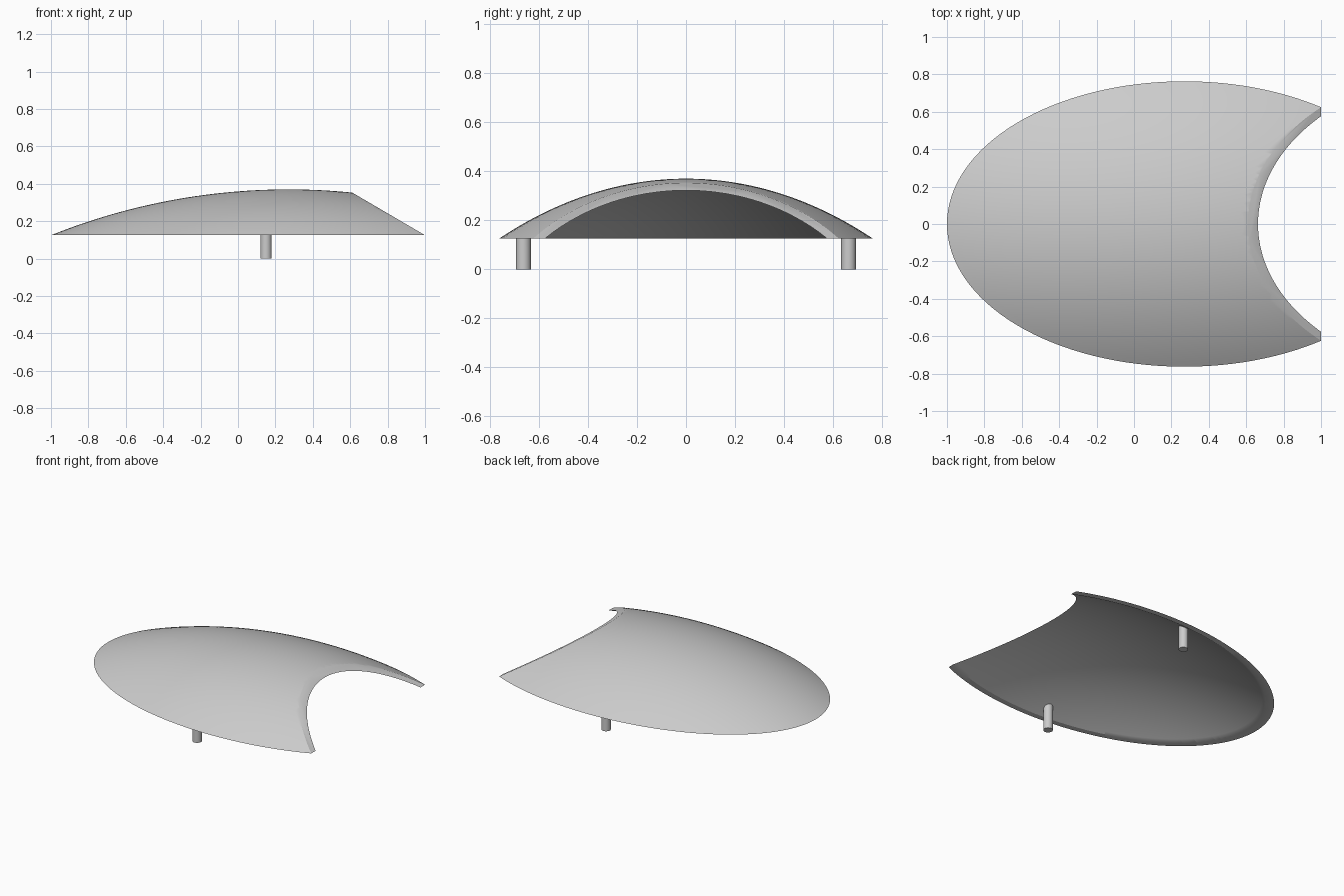
import bpy
import bmesh
import math
from mathutils import Vector

cube = bpy.data.objects.get("Cube")
if cube:
    bpy.data.objects.remove(cube, do_unlink=True)

CENTRE_X, LENGTH, WIDTH = 0.27, 1.27, 0.763   # oval plan of the shell
RIM_Z, RISE, THICK = 0.125, 0.245, 0.025
ARC = (LENGTH ** 2 + RISE ** 2) / (2 * RISE)  # radius of the lengthwise arc

grey = bpy.data.materials.new("light grey")
grey.use_nodes = True
grey.diffuse_color = (0.6, 0.6, 0.6, 1)
grey.node_tree.nodes["Principled BSDF"].inputs["Base Color"].default_value = (0.6, 0.6, 0.6, 1)


def height(u):
    """Height of the outer surface at a fraction u of the oval's radius."""
    return RIM_Z + RISE - ARC + math.sqrt(ARC ** 2 - (LENGTH * u) ** 2)


def make_object(name, bm):
    bmesh.ops.recalc_face_normals(bm, faces=bm.faces)
    mesh = bpy.data.meshes.new(name)
    bm.to_mesh(mesh)
    bm.free()
    mesh.materials.append(grey)
    obj = bpy.data.objects.new(name, mesh)
    bpy.context.collection.objects.link(obj)
    return obj


def make_dome(name, drop, rings=28, segments=128):
    """Solid oval dome: spin an arc, then stretch it to the oval plan."""
    bm = bmesh.new()
    points = [(i / rings, 0, height(i / rings) - drop) for i in range(rings + 1)]
    points.append((0, 0, RIM_Z - drop))
    verts = [bm.verts.new(p) for p in points]
    edges = [bm.edges.new(pair) for pair in zip(verts, verts[1:])]
    bmesh.ops.spin(bm, geom=verts + edges, cent=(0, 0, 0), axis=(0, 0, 1),
                   angle=math.tau, steps=segments)
    bmesh.ops.remove_doubles(bm, verts=bm.verts, dist=0.0001)
    bmesh.ops.scale(bm, vec=(LENGTH, WIDTH, 1), verts=bm.verts)
    bmesh.ops.translate(bm, vec=(CENTRE_X, 0, 0), verts=bm.verts)
    return make_object(name, bm)


def smooth(obj):
    bpy.ops.object.select_all(action="DESELECT")
    obj.select_set(True)
    bpy.context.view_layer.objects.active = obj
    bpy.ops.object.shade_smooth_by_angle(angle=math.radians(30))


# Hollow shell
shell = make_dome("shell", 0)
hollow = make_dome("hollow_cutter", THICK)
hollow.hide_render = True
cut = shell.modifiers.new("hollow", "BOOLEAN")
cut.operation = "DIFFERENCE"
cut.solver = "EXACT"
cut.object = hollow
bpy.context.view_layer.objects.active = shell
bpy.ops.object.modifier_apply(modifier=cut.name)
bpy.data.objects.remove(hollow, do_unlink=True)

# Slanted open end
bm = bmesh.new()
bm.from_mesh(shell.data)
result = bmesh.ops.bisect_plane(bm, geom=bm.verts[:] + bm.edges[:] + bm.faces[:],
                                plane_co=Vector((1, 0, RIM_Z)), plane_no=Vector((0.24, 0, 0.41)),
                                clear_outer=True)
open_edges = [e for e in result["geom_cut"] if isinstance(e, bmesh.types.BMEdge)]
bmesh.ops.holes_fill(bm, edges=open_edges, sides=0)
bmesh.ops.recalc_face_normals(bm, faces=bm.faces)
bm.to_mesh(shell.data)
bm.free()
smooth(shell)

# Two round feet, their tops shaped to sit inside the shell wall
FOOT_X, FOOT_Y, FOOT_R = 0.15, 0.663, 0.03
for name, side in (("right_foot", 1), ("left_foot", -1)):
    bm = bmesh.new()
    bmesh.ops.create_cone(bm, cap_ends=True, segments=32, radius1=FOOT_R,
                          radius2=FOOT_R, depth=RIM_Z)
    bmesh.ops.translate(bm, vec=(FOOT_X, side * FOOT_Y, RIM_Z / 2), verts=bm.verts)
    for v in bm.verts:
        if v.co.z > RIM_Z / 2:
            u = math.hypot((v.co.x - CENTRE_X) / LENGTH, v.co.y / WIDTH)
            v.co.z = height(u) - THICK / 2
    smooth(make_object(name, bm))
